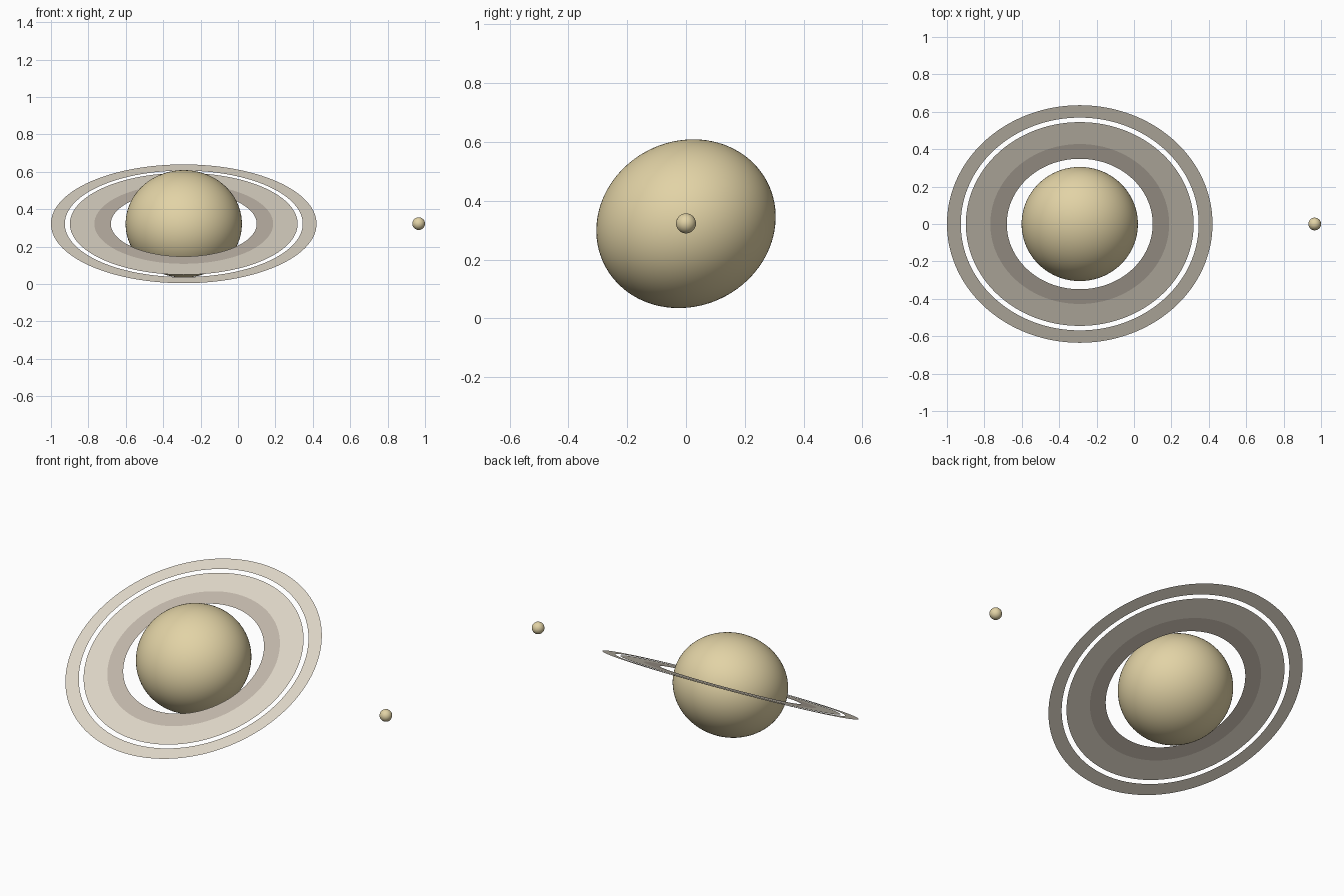
import bpy, bmesh, math
from mathutils import Matrix, Vector

if "Cube" in bpy.data.objects:
    bpy.data.objects.remove(bpy.data.objects["Cube"])

CENTER = Vector((-0.29, 0.0, 0.322))
TILT = math.atan(0.5)


def material(name, rgb):
    m = bpy.data.materials.new(name)
    m.diffuse_color = (*rgb, 1.0)
    m.use_nodes = True
    m.node_tree.nodes["Principled BSDF"].inputs["Base Color"].default_value = m.diffuse_color
    return m


TAN = material("warm tan", (0.76, 0.65, 0.38))
PALE = material("pale ring", (0.73, 0.67, 0.57))
DUSKY = material("dusky ring", (0.53, 0.47, 0.40))


def add(name, bm, mat):
    mesh = bpy.data.meshes.new(name)
    bm.to_mesh(mesh)
    bm.free()
    mesh.materials.append(mat)
    ob = bpy.data.objects.new(name, mesh)
    bpy.context.collection.objects.link(ob)
    return ob


def ball(name, center, radius, squash, segments):
    bm = bmesh.new()
    bmesh.ops.create_uvsphere(bm, u_segments=segments, v_segments=segments // 2, radius=radius)
    for f in bm.faces:
        f.smooth = True
    ob = add(name, bm, TAN)
    ob.matrix_world = (Matrix.Translation(center) @ Matrix.Rotation(TILT, 4, 'X')
                       @ Matrix.Diagonal((1, 1, squash, 1)))


def ring(name, inner, outer, mat, n=160):
    # flat sheet between two circles
    bm = bmesh.new()
    loops = []
    for r in (inner, outer):
        loops.append([bm.verts.new((r * math.cos(2 * math.pi * i / n),
                                    r * math.sin(2 * math.pi * i / n), 0)) for i in range(n)])
    a, b = loops
    for i in range(n):
        j = (i + 1) % n
        bm.faces.new((a[i], b[i], b[j], a[j]))
    ob = add(name, bm, mat)
    ob.matrix_world = Matrix.Translation(CENTER) @ Matrix.Rotation(TILT, 4, 'X')


# slightly flattened planet and its round moon
ball("planet", CENTER, 0.311, 0.903, 96)
ball("moon", Vector((0.966, 0, 0.323)), 0.034, 1.0, 32)

# ring bands, with an open gap before the outermost one
ring("inner_ring", 0.39, 0.478, DUSKY)
ring("main_ring", 0.478, 0.609, PALE)
ring("outer_ring", 0.636, 0.71, PALE)
